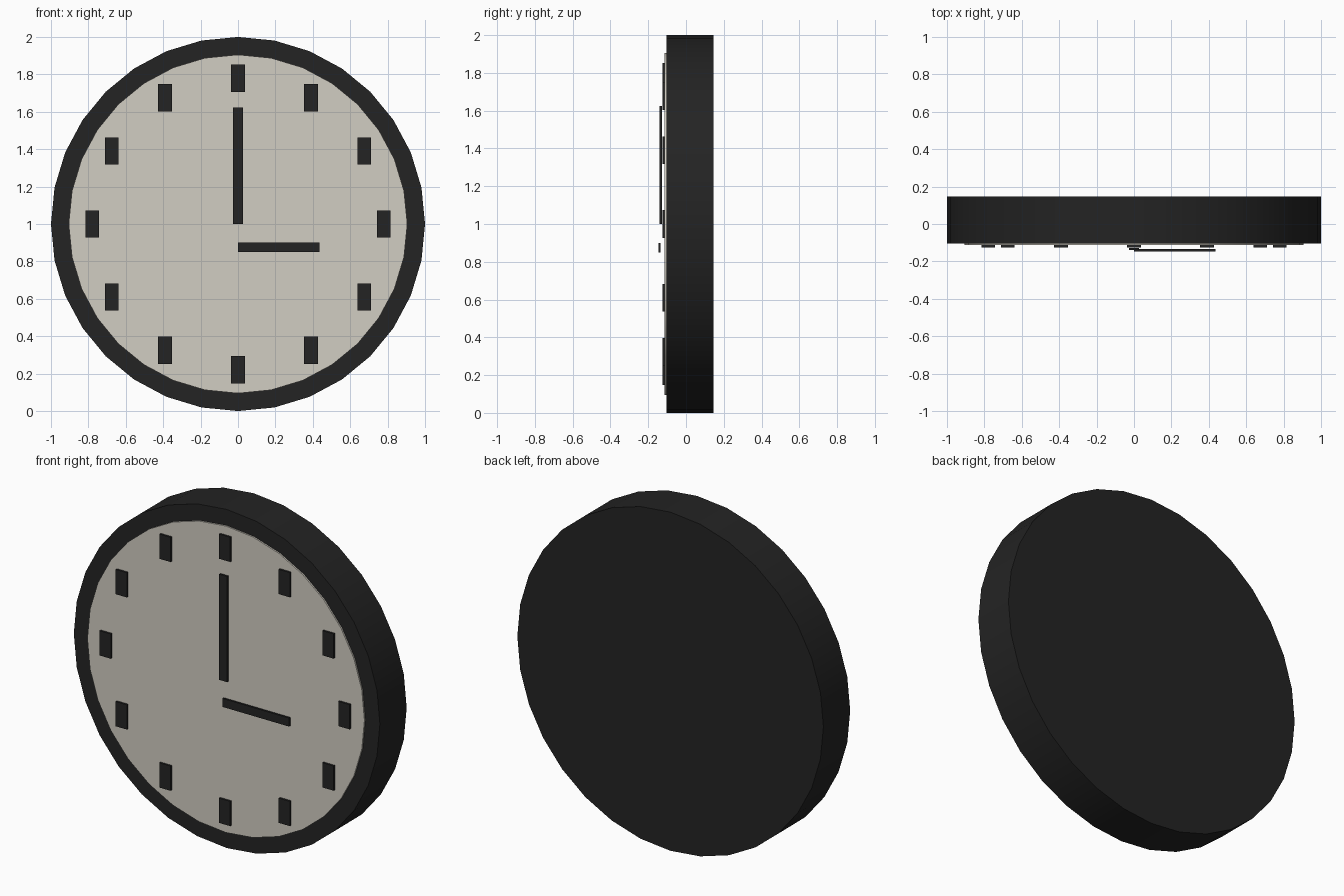
import bpy
from math import sin, cos, tau, pi, radians

cube = bpy.data.objects.get("Cube")
if cube:
    bpy.data.objects.remove(cube, do_unlink=True)


def material(name, rgb):
    mat = bpy.data.materials.new(name)
    mat.use_nodes = True
    mat.diffuse_color = (*rgb, 1)
    mat.node_tree.nodes["Principled BSDF"].inputs["Base Color"].default_value = (*rgb, 1)
    return mat


black = material("charcoal black", (0.017, 0.017, 0.017))
cream = material("warm cream", (0.64, 0.61, 0.54))


def disc(name, radius, front, back, mat):
    """Cylinder lying along y between front and back, with a vertex at the top."""
    bpy.ops.mesh.primitive_cylinder_add(
        vertices=32, radius=radius, depth=back - front,
        location=(0, (front + back) / 2, 1), rotation=(pi / 2, 0, 0))
    obj = bpy.context.object
    obj.name = name
    obj.data.materials.append(mat)
    bpy.ops.object.transform_apply(location=False, rotation=True, scale=True)
    bpy.ops.object.shade_smooth_by_angle(angle=radians(30))
    return obj


def bar(name, x, z, width, height, front, back):
    """Thin flat box facing the front, centred on x and z."""
    bpy.ops.mesh.primitive_cube_add(size=1, location=(x, (front + back) / 2, z))
    obj = bpy.context.object
    obj.name = name
    obj.scale = (width, back - front, height)
    obj.data.materials.append(black)
    bpy.ops.object.transform_apply(location=False, rotation=False, scale=True)
    return obj


# Body and dial
disc("clock_body", 1.0, -0.104, 0.146, black)
disc("clock_dial", 0.905, -0.113, -0.103, cream)

# Upright hour markers around the dial
for hour in range(1, 13):
    angle = tau * hour / 12
    bar(f"hour_marker_{hour}", 0.78 * sin(angle), 1 + 0.78 * cos(angle),
        0.073, 0.146, -0.125, -0.113)

# Hands
bar("minute_hand", 0, 1.312, 0.052, 0.624, -0.139, -0.127)
bar("hour_hand", 0.218, 0.875, 0.436, 0.05, -0.146, -0.134)
